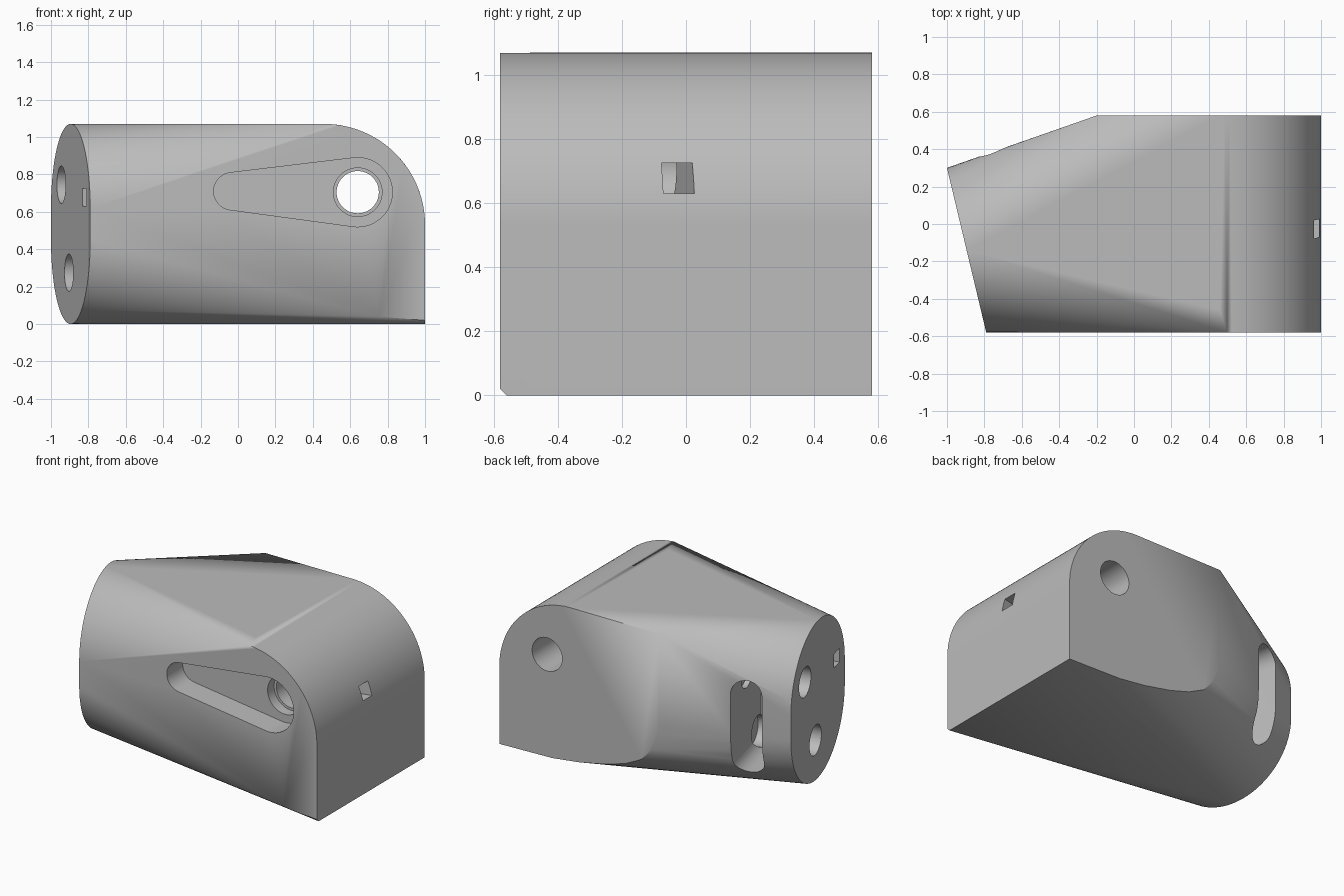
import bpy, bmesh, math
from mathutils import Vector

if "Cube" in bpy.data.objects:
    bpy.data.objects.remove(bpy.data.objects["Cube"])

grey = bpy.data.materials.new("plain grey")
grey.use_nodes = True
colour = (0.5, 0.5, 0.5, 1)
grey.diffuse_color = colour
grey.node_tree.nodes["Principled BSDF"].inputs["Base Color"].default_value = colour

UP = Vector((0, 0, 1))
HALF = 0.58                                   # half depth of the block
END_U = Vector((-0.21, 0.88, 0)).normalized()  # along the slanted end
END_IN = Vector((0.88, 0.21, 0)).normalized()  # into the slanted end
END_MID = Vector((-0.895, -0.14, 0))


def arc(cx, cy, r, a0, a1, n):
    steps = [math.radians(a0 + (a1 - a0) * i / n) for i in range(n + 1)]
    return [(cx + r * math.cos(a), cy + r * math.sin(a)) for a in steps]


def circle(cx, cy, r, n=48):
    return arc(cx, cy, r, 0, 360, n)[:-1]


def new_object(name, bm):
    mesh = bpy.data.meshes.new(name)
    bm.to_mesh(mesh)
    bm.free()
    mesh.materials.append(grey)
    ob = bpy.data.objects.new(name, mesh)
    bpy.context.collection.objects.link(ob)
    return ob


# Main block: hull of the rounded front and back outlines and the slanted end
shoulder = arc(0.46, 0.53, 0.54, 0, 90, 32)
front = arc(0.46, 0.53, 0.54, 0, 86, 32) + [(1, 0.02), (0.75, 0.04)]
back = shoulder + [(1, 0), (0.6, 0.01), (0.4, 0.035), (0.2, 0.075), (0.05, 0.12),
                   (-0.07, 0.18), (-0.15, 0.27), (-0.19, 0.37), (-0.2, 0.46), (-0.2, 1.07)]
end = arc(0, 0.6175, 0.4525, 0, 180, 48) + arc(0, 0.4525, 0.4525, 180, 360, 48)

points = [Vector((x, -HALF, z)) for x, z in front]
points += [Vector((x, HALF, z)) for x, z in back]
points += [END_MID + END_U * u + UP * z for u, z in end]
points += [Vector((1, -HALF + 0.02, 0)), Vector((0.46, -HALF + 0.12, 1.07))]
bm = bmesh.new()
for p in points:
    bm.verts.new(p)
result = bmesh.ops.convex_hull(bm, input=bm.verts)
loose = {v for v in result["geom_interior"] + result["geom_unused"]
         if isinstance(v, bmesh.types.BMVert)}
bmesh.ops.delete(bm, geom=list(loose), context="VERTS")
bmesh.ops.dissolve_limit(bm, angle_limit=0.004, verts=bm.verts, edges=bm.edges)
bmesh.ops.recalc_face_normals(bm, faces=bm.faces)
body = new_object("body", bm)


def cut(name, profile, origin, u, direction, start, stop):
    """Cut a prism: profile in (u, up), swept along direction."""
    bm = bmesh.new()
    origin = Vector(origin)
    face = bm.faces.new([bm.verts.new(origin + u * a + UP * b + direction * start)
                         for a, b in profile])
    ext = bmesh.ops.extrude_face_region(bm, geom=[face])
    moved = [g for g in ext["geom"] if isinstance(g, bmesh.types.BMVert)]
    bmesh.ops.translate(bm, verts=moved, vec=direction * (stop - start))
    bmesh.ops.recalc_face_normals(bm, faces=bm.faces)
    cutter = new_object(name, bm)
    cutter.hide_render = True
    mod = body.modifiers.new(name, "BOOLEAN")
    mod.operation, mod.solver, mod.object = "DIFFERENCE", "EXACT", cutter
    bpy.context.view_layer.objects.active = body
    bpy.ops.object.modifier_apply(modifier=name)
    bpy.data.objects.remove(cutter)


X, Y = Vector((1, 0, 0)), Vector((0, 1, 0))
face_at = (0, -HALF, 0)

# Keyhole pocket on the front, with its counterbore and through hole
tilt = math.degrees(math.asin((0.185 - 0.1) / 0.67))
pocket = (arc(0.64, 0.705, 0.185, -90 - tilt, 90 + tilt, 36)
          + arc(-0.03, 0.71, 0.1, 90 + tilt, 270 - tilt, 24))
cut("pocket", pocket, face_at, X, Y, -0.1, 0.17)
cut("counterbore", circle(0.64, 0.705, 0.13), face_at, X, Y, 0.1, 0.24)
cut("through_hole", circle(0.64, 0.705, 0.113), face_at, X, Y, 0.2, 1.3)

# Two round holes in the slanted end
for name, u, z in (("upper_hole", 0.215, 0.745), ("lower_hole", 0.04, 0.275)):
    cut(name, circle(u, z, 0.1), END_MID, END_U, END_IN, -0.1, 0.42)

# Tall slot in the back side wall, reaching the round holes
slot = arc(0, 0.72, 0.1, 0, 180, 20) + arc(0, 0.26, 0.1, 180, 360, 20)
cut("side_slot", slot, (-0.73, 0.395, 0), END_IN, -END_U, -0.3, 0.5)

# Narrow slanted channel between the right face and the slanted end
run = Vector((-1.82, -0.43, 0)).normalized()
across = Vector((-run.y, run.x, 0))
channel = [(-0.047, 0.63), (0.047, 0.63), (0.047, 0.725), (-0.047, 0.725)]
cut("channel", channel, (1, -0.02, 0), across, run, -0.1, 2.1)

bpy.ops.object.select_all(action="DESELECT")
body.select_set(True)
bpy.context.view_layer.objects.active = body
bpy.ops.object.shade_smooth_by_angle(angle=math.radians(25))
